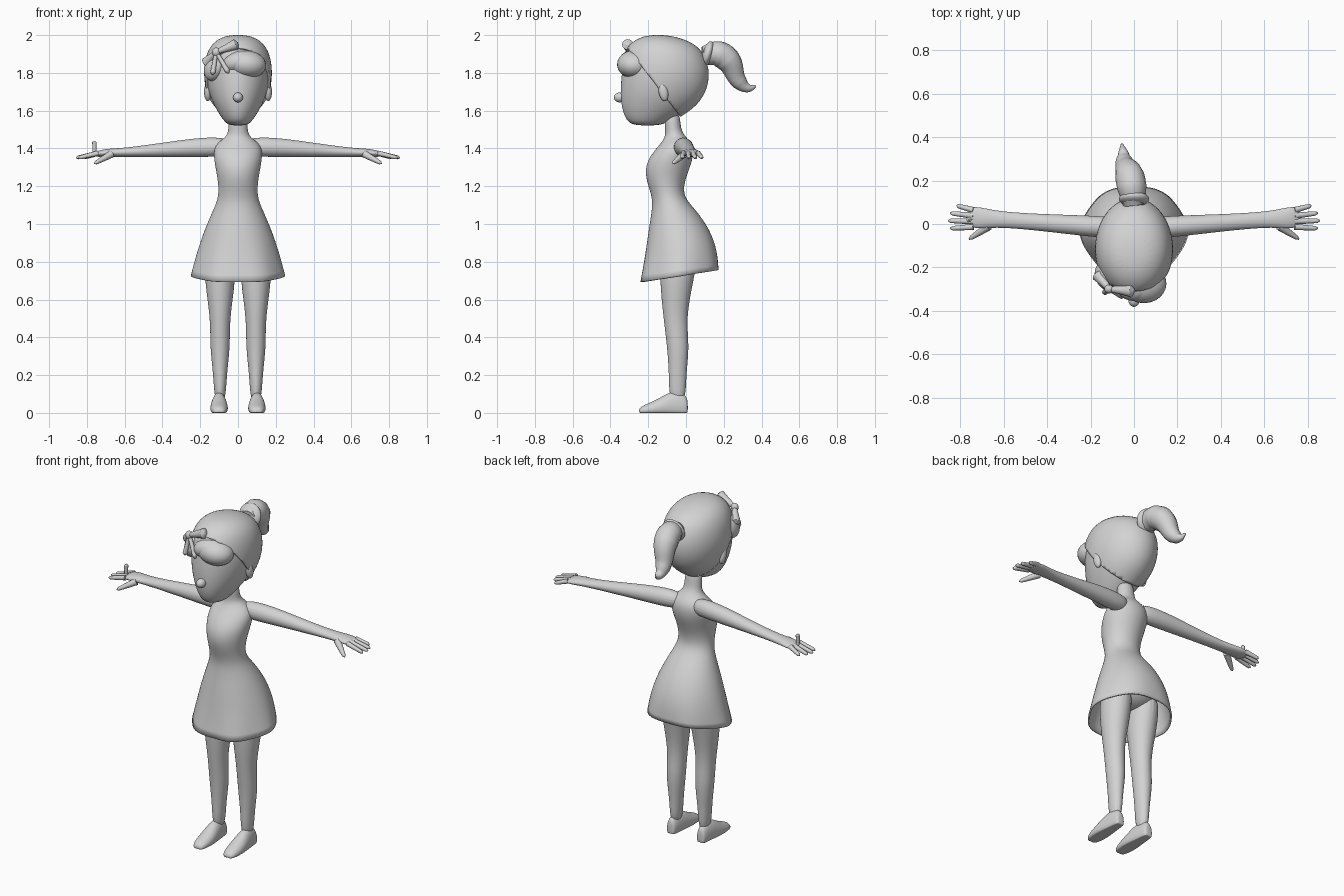
import bpy, bmesh
from math import cos, sin, pi
from mathutils import Vector, Matrix, Euler

cube = bpy.data.objects.get("Cube")
if cube:
    bpy.data.objects.remove(cube, do_unlink=True)

grey = bpy.data.materials.new("soft_grey")
grey.use_nodes = True
grey.diffuse_color = (.65, .65, .65, 1)
grey.node_tree.nodes["Principled BSDF"].inputs["Base Color"].default_value = grey.diffuse_color


def add_object(name, data):
    obj = bpy.data.objects.new(name, data)
    bpy.context.collection.objects.link(obj)
    data.materials.append(grey)
    return obj


def mirror(obj):
    obj.modifiers.new("Mirror", "MIRROR")


def thicken(obj, thickness, offset):
    modifier = obj.modifiers.new("Thickness", "SOLIDIFY")
    modifier.thickness, modifier.offset = thickness, offset


def finish(name, bm):
    bmesh.ops.recalc_face_normals(bm, faces=bm.faces)
    for face in bm.faces:
        face.smooth = True
    mesh = bpy.data.meshes.new(name)
    bm.to_mesh(mesh)
    bm.free()
    return add_object(name, mesh)


def loft(name, axis, rings, centre=0, open_start=False, shape=None):
    """Skin oval rings, each (position, half width, low edge, high edge)."""
    bm = bmesh.new()
    sides = 20
    loops = []
    for position, half_width, low, high in rings:
        loop = []
        for i in range(sides):
            angle = 2 * pi * i / sides
            across = centre + half_width * cos(angle)
            depth = (low + high) / 2 + (high - low) / 2 * sin(angle)
            if axis == "X":
                point = Vector((position, across, depth))
            elif axis == "Y":
                point = Vector((across, position, depth))
            else:
                point = Vector((across, depth, position))
            if shape:
                shape(point, angle)
            loop.append(bm.verts.new(point))
        loops.append(loop)
    for first, second in zip(loops, loops[1:]):
        for i in range(sides):
            bm.faces.new((first[i - 1], first[i], second[i], second[i - 1]))
    if not open_start:
        bm.faces.new(loops[0])
    bm.faces.new(loops[-1])
    obj = finish(name, bm)
    smooth = obj.modifiers.new("Smooth", "SUBSURF")
    smooth.levels = smooth.render_levels = 2
    return obj


def tube(name, points):
    """Smooth round strand through (point, radius) pairs."""
    curve = bpy.data.curves.new(name, "CURVE")
    curve.dimensions = "3D"
    curve.bevel_depth = 1
    curve.use_fill_caps = True
    spline = curve.splines.new("BEZIER")
    spline.bezier_points.add(len(points) - 1)
    for knot, (position, radius) in zip(spline.bezier_points, points):
        knot.co = position
        knot.radius = radius
        knot.handle_left_type = knot.handle_right_type = "AUTO"
    return add_object(name, curve)


def tapered(name, start, end, start_radius, end_radius):
    """Straight strand with a rounded end."""
    start, end = Vector(start), Vector(end)
    return tube(name, [(start, start_radius), (start.lerp(end, .9), end_radius),
                       (end, end_radius / 3)])


def blob(name, location, size, rotation=(0, 0, 0)):
    bm = bmesh.new()
    placement = Matrix.LocRotScale(Vector(location), Euler(rotation), Vector(size))
    bmesh.ops.create_uvsphere(bm, u_segments=24, v_segments=16, radius=1, matrix=placement)
    return finish(name, bm)


# Dress, neck and flared skirt with a wavy, slanted hem
def wavy_hem(point, angle):
    weight = max(0, 1 - (point.z - .73) / .2)
    point.x *= 1 + .03 * weight * cos(6 * angle)
    point.y *= 1 + .04 * weight * cos(6 * angle)
    point.z += weight * .15 * point.y


dress = loft("dress_and_neck", "Z", [
    (.73, .25, -.25, .18),
    (.85, .22, -.22, .17),
    (.97, .18, -.2, .13),
    (1.08, .13, -.18, .05),
    (1.15, .1, -.18, -.02),
    (1.25, .11, -.22, 0),
    (1.34, .13, -.21, .04),
    (1.42, .13, -.14, .04),
    (1.46, .06, -.11, 0),
    (1.5, .05, -.11, -.03),
    (1.6, .05, -.12, -.03)], open_start=True, shape=wavy_hem)
thicken(dress, .01, -1)

# Legs and hips
mirror(loft("leg", "Z", [
    (.05, .03, -.09, 0),
    (.2, .035, -.09, 0),
    (.35, .055, -.1, .02),
    (.5, .05, -.12, 0),
    (.7, .085, -.14, .04),
    (.9, .08, -.14, .08)], centre=.095))
blob("hips", (0, -.03, .9), (.16, .12, .12))


# Shoes with flat soles
def flat_sole(point, angle):
    point.z = max(point.z, 0)


shoe_sections = [(.01, .02, .06), (0, .03, .1), (-.08, .04, .12),
                 (-.15, .05, .07), (-.23, .04, .04), (-.25, .02, .02)]
mirror(loft("shoe", "Y", [(y, half_width, -height / 3, height)
                          for y, half_width, height in shoe_sections],
            centre=.1, shape=flat_sole))


# Arms drift back toward the hands
def drift_back(point, angle):
    point.y += .075 * point.x


arm_sections = [(.03, .05, 1.46), (.2, .05, 1.46), (.4, .04, 1.43),
                (.62, .035, 1.4), (.7, .05, 1.4), (.77, .05, 1.38)]
mirror(loft("arm", "X", [(x, half_width, 1.355, top) for x, half_width, top in arm_sections],
            centre=-.025, shape=drift_back))

# Fingers fan out from the palm
for i, finger in enumerate(("index", "middle", "ring", "little")):
    reach = .857 - .01 * (i - 1) ** 2
    mirror(tapered(finger + "_finger", (.74, .026 * i - .014, 1.375),
                   (reach, .035 * i - .02, 1.35), .014, .01))
mirror(tapered("thumb", (.67, -.01, 1.37), (.76, -.07, 1.32), .02, .01))
tapered("raised_fingertip", (-.76, .02, 1.37), (-.76, .02, 1.44), .01, .012)

# Head, nose and ears
head = loft("head", "Z", [
    (1.52, .05, -.28, -.13),
    (1.55, .08, -.32, -.08),
    (1.62, .125, -.345, .04),
    (1.7, .16, -.35, .1),
    (1.8, .175, -.345, .12),
    (1.9, .16, -.325, .09),
    (1.96, .12, -.28, .02),
    (1.99, .05, -.2, -.1)])
blob("nose", (0, -.35, 1.67), (.026, .032, .026))
mirror(blob("ear", (.16, -.12, 1.7), (.02, .025, .05), (.2, 0, 0)))

# Hair cap: the head surface behind a slanted hairline, thickened outward
scalp = bpy.data.meshes.new_from_object(
    head.evaluated_get(bpy.context.evaluated_depsgraph_get()))
bm = bmesh.new()
bm.from_mesh(scalp)
bpy.data.meshes.remove(scalp)
bmesh.ops.bisect_plane(bm, geom=bm.verts[:] + bm.edges[:] + bm.faces[:],
                       plane_co=(0, -.03, 1.57), plane_no=(0, 1, .76), clear_inner=True)
thicken(finish("hair_cap", bm), .012, 1)

# Swept fringe and side lock
blob("fringe", (.045, -.275, 1.845), (.105, .09, .074), (0, .1, 0))
blob("fringe_sweep", (0, -.285, 1.86), (.085, .07, .055), (0, -.35, 0))
blob("side_lock", (-.125, -.24, 1.83), (.05, .07, .075), (0, .35, .4))

# Ponytail and its band
tube("ponytail", [
    ((0, .09, 1.89), .05), ((-.01, .17, 1.9), .068), ((-.02, .22, 1.87), .068),
    ((-.045, .285, 1.75), .042), ((-.05, .33, 1.72), .023), ((-.056, .37, 1.73), .005)])
blob("hair_band", (0, .115, 1.9), (.07, .03, .07), (-.3, 0, 0))

# Bow on the right side of the fringe
knot = (-.115, -.3, 1.91)
blob("bow_knot", knot, (.022, .02, .024))
tapered("bow_left_loop", knot, (0, -.31, 1.955), .012, .03)
tapered("bow_right_loop", knot, (-.17, -.23, 1.85), .012, .03)
tapered("bow_left_tail", knot, (-.05, -.335, 1.8), .01, .014)
tapered("bow_right_tail", knot, (-.135, -.315, 1.79), .01, .014)
